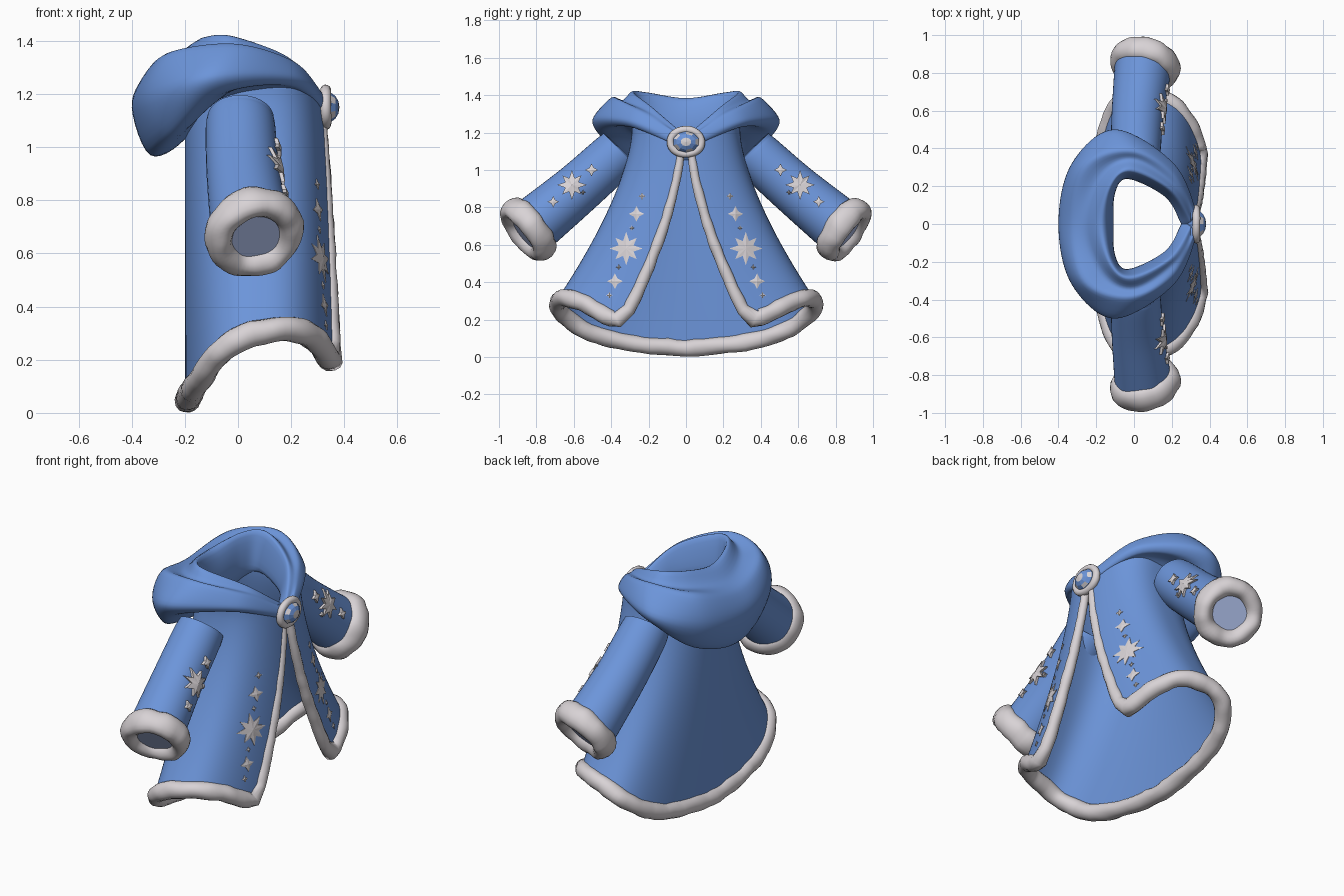
import bpy, bmesh, math
from mathutils import Vector, noise
from mathutils.bvhtree import BVHTree

old = bpy.data.objects.get("Cube")
if old:
    bpy.data.objects.remove(old)


def material(name, rgb):
    m = bpy.data.materials.new(name)
    m.use_nodes = True
    m.diffuse_color = (*rgb, 1)
    m.node_tree.nodes["Principled BSDF"].inputs["Base Color"].default_value = (*rgb, 1)
    return m


BLUE = material("cloth blue", (0.15, 0.3, 0.7))
WHITE = material("fur white", (0.69, 0.65, 0.67))
PALE = material("lining pale blue", (0.42, 0.51, 0.8))


def build(name, verts, faces, mats, smooth=True):
    mesh = bpy.data.meshes.new(name)
    mesh.from_pydata(verts, [], faces)
    bm = bmesh.new()
    bm.from_mesh(mesh)
    bmesh.ops.recalc_face_normals(bm, faces=bm.faces)
    bm.to_mesh(mesh)
    bm.free()
    for m in mats:
        mesh.materials.append(m)
    if smooth:
        mesh.shade_smooth()
    ob = bpy.data.objects.new(name, mesh)
    bpy.context.collection.objects.link(ob)
    return ob


def spline(pts, n, closed=False):
    """n samples of a smooth curve through points or plain numbers."""
    k = len(pts)
    pick = (lambda i: pts[i % k]) if closed else (lambda i: pts[max(0, min(k - 1, i))])
    out = []
    for j in range(n):
        u = j * k / n if closed else j * (k - 1) / (n - 1)
        i = int(u) if closed else min(int(u), k - 2)
        f = u - i
        a, b, c, d = (pick(i + o) for o in (-1, 0, 1, 2))
        out.append(b + (c - a) * (f / 2) + (a * 2 - b * 5 + c * 4 - d) * (f * f / 2)
                   + ((b - c) * 3 + d - a) * (f ** 3 / 2))
    return out


def grid(rows, wrap_u=False, wrap_v=False):
    """Vertices and quads for a grid of points."""
    r, c = len(rows), len(rows[0])
    faces = [(i * c + j, i * c + (j + 1) % c, (i + 1) % r * c + (j + 1) % c, (i + 1) % r * c + j)
             for i in range(r if wrap_u else r - 1) for j in range(c if wrap_v else c - 1)]
    return [p for row in rows for p in row], faces


def tube(path, radii, seg=16, fuzz=0, closed=False, caps=True):
    """Round tube along a path, optionally lumpy like fur."""
    n, rows = len(path), []
    normal = None
    for i, p in enumerate(path):
        a = path[i - 1] if closed or i else p
        b = path[(i + 1) % n] if closed or i < n - 1 else p
        t = (b - a).normalized()
        normal = t.orthogonal() if normal is None else normal - t * normal.dot(t)
        normal.normalize()
        side = t.cross(normal)
        row = []
        for j in range(seg):
            w = math.tau * j / seg
            d = normal * math.cos(w) + side * math.sin(w)
            lump = 1 + fuzz * noise.noise((p + d * radii[i]) * 14)
            row.append(p + d * radii[i] * lump)
        rows.append(row)
    verts, faces = grid(rows, closed, True)
    if caps and not closed:
        faces += [tuple(range(seg)), tuple(range((n - 1) * seg, n * seg))]
    return verts, faces


# Coat body: flared open shell with a dipping hem
COLS, ROWS = 97, 36
half_hem = spline([0.045, 0.1, 0.22, 0.31, 0.295, 0.195], COLS // 2 + 1)
hem_z = half_hem[:0:-1] + half_hem


def body_point(t, z):
    u = max(0, 1.2 - z)
    width = 0.28 + 0.59 * (u / 1.16) ** 1.5
    edge = 0.02 + 0.32 * (u / 1.02) ** 1.65
    a = t * (math.pi - math.asin(edge / width))
    c = -math.cos(a)
    depth = 0.31 - 0.07 * z if c > 0 else 0.27
    return Vector((0.08 + depth * math.copysign(abs(c) ** 0.75, c), width * math.sin(a), z))


rows = []
for i in range(ROWS):
    s = i / (ROWS - 1)
    row = []
    for j in range(COLS):
        t = 2 * j / (COLS - 1) - 1
        top = 1.25 - 0.05 * t ** 4
        row.append(body_point(t, top + s * (hem_z[j] - top)))
    rows.append(row)
body_mesh = grid(rows)
body = build("coat_body", *body_mesh, [BLUE])
solid = body.modifiers.new("thickness", "SOLIDIFY")
solid.thickness = 0.02
solid.offset = 0

# Fur trim down one front edge, round the hem and up the other edge
down = [r[0] for r in rows[2:-2]]
up = [r[-1] for r in rows[-3:1:-1]]
edge_r = [0.021 + 0.014 * i / len(down) for i in range(len(down))]
hem_r = [0.046] * (COLS - 2)
build("fur_trim", *tube(down + rows[-1][1:-1] + up, edge_r + hem_r + edge_r[::-1], 14, 0.17), [WHITE])

# Draped collar: rings from the neck hole over the rim and round the fold
collar = [
    [(.24, .02, 1.15), (.16, .15, 1.17), (-.03, .24, 1.2), (-.1, .17, 1.21), (-.11, 0, 1.2)],
    [(.29, .02, 1.2), (.18, .18, 1.33), (-.02, .275, 1.41), (-.12, .2, 1.41), (-.16, 0, 1.38)],
    [(.31, .03, 1.19), (.22, .2, 1.31), (0, .34, 1.37), (-.17, .26, 1.35), (-.26, 0, 1.32)],
    [(.32, .05, 1.2), (.21, .27, 1.32), (-.02, .4, 1.385), (-.27, .31, 1.35), (-.35, 0, 1.27)],
    [(.33, .06, 1.17), (.21, .32, 1.27), (-.1, .5, 1.27), (-.33, .32, 1.19), (-.4, 0, 1.15)],
    [(.33, .04, 1.13), (.2, .31, 1.235), (-.08, .45, 1.2), (-.26, .3, 1.04), (-.33, 0, .97)],
    [(.3, .03, 1.14), (.19, .26, 1.22), (0, .33, 1.22), (-.15, .25, 1.11), (-.2, 0, 1.03)],
]
rings = []
for half in collar:
    loop = [Vector(p) for p in half] + [Vector((x, -y, z)) for x, y, z in half[-2::-1]]
    rings.append(spline(loop, 90, True))
columns = [spline(list(col), 42, True) for col in zip(*rings)]
build("draped_collar", *grid(columns, True, True), [BLUE])


# Embroidered stars, projected onto the cloth from the front
def star(name, tree, y, z, r, points):
    outline, base = [], []
    for i in range(points * 2):
        a = math.pi * i / points + math.pi / 2
        k = r if i % 2 == 0 else r * 0.48
        if points == 8 and i % 4 == 2:
            k *= 0.9
        hit = tree.ray_cast(Vector((2, y + k * math.cos(a), z + k * math.sin(a))), Vector((-1, 0, 0)))[0]
        if hit is None:
            return
        outline.append(hit + Vector((0.014, 0, 0)))
        base.append(hit - Vector((0.012, 0, 0)))
    n = len(outline)
    mid = tree.ray_cast(Vector((2, y, z)), Vector((-1, 0, 0)))[0] + Vector((0.019, 0, 0))
    faces = [(i, (i + 1) % n, 2 * n) for i in range(n)]
    faces += [(i, (i + 1) % n, n + (i + 1) % n, n + i) for i in range(n)]
    build(name, outline + base + [mid], faces, [WHITE], False)


body_tree = BVHTree.FromPolygons(*body_mesh)
BODY_STARS = [(.32, .58, .09, 8), (.265, .765, .042, 4), (.235, .86, .02, 4), (.38, .405, .042, 4),
              (.41, .33, .018, 4), (.29, .69, .014, 4), (.36, .48, .014, 4)]
SLEEVE_STARS = [(.61, .92, .08, 8), (.505, 1, .035, 4), (.71, .83, .03, 4), (.55, .88, .014, 4)]

for s, side in ((1, "left"), (-1, "right")):
    # Sleeve
    path = [Vector((x, s * y, z)) for x, y, z in
            ((.01, .35, 1.11), (.01, .4, 1.06), (.02, .59, .89), (.05, .85, .675))]
    sleeve = tube(spline(path, 28), spline([.125, .132, .138, .152], 28), 40, 0, False, False)
    build(side + "_sleeve", *sleeve, [BLUE])

    # Fur cuff with the lining closing the sleeve end
    axis = Vector((.25, s * .78, -.58)).normalized()
    across = axis.orthogonal().normalized()
    other = axis.cross(across)
    centre = Vector((.06, s * .845, .68))
    circle = [centre + (across * math.cos(math.tau * i / 48) + other * math.sin(math.tau * i / 48)) * .138
              for i in range(48)]
    cuff = build(side + "_cuff", *tube(circle, [.051] * 48, 16, 0.17, True), [WHITE])
    for v in cuff.data.vertices:
        v.co += axis * (v.co - centre).dot(axis) * 0.35
    lining = tube([centre, centre + axis * .03], [.12, .12], 32)
    build(side + "_sleeve_lining", *lining, [PALE], False)

    # Stars on the front panel and the sleeve
    sleeve_tree = BVHTree.FromPolygons(*sleeve)
    for y, z, r, k in BODY_STARS:
        star(side + "_panel_star", body_tree, s * y, z, r, k)
    for y, z, r, k in SLEEVE_STARS:
        star(side + "_sleeve_star", sleeve_tree, s * y, z, r, k)

# Clasp: fur ring with a faceted gem
ring = [Vector((.33, .083 * math.cos(math.tau * i / 40), 1.15 + .066 * math.sin(math.tau * i / 40)))
        for i in range(40)]
build("clasp_ring", *tube(ring, [.02] * 40, 12, 0.15, True), [WHITE])

gem = bpy.data.meshes.new("clasp_gem")
bm = bmesh.new()
bmesh.ops.create_uvsphere(bm, u_segments=10, v_segments=8, radius=1)
for f in bm.faces:
    c = f.calc_center_median()
    polar = math.acos(c.z / c.length)
    wedge = int((math.atan2(c.y, c.x) % math.tau) / math.tau * 10)
    f.material_index = int(polar < .4 or (.8 < polar < 1.2 and wedge % 2 == 0))
for v in bm.verts:
    x, y, z = v.co
    v.co = (.33 + .052 * z, .075 * x, 1.15 + .06 * y)
bmesh.ops.recalc_face_normals(bm, faces=bm.faces)
bm.to_mesh(gem)
bm.free()
gem.materials.append(BLUE)
gem.materials.append(WHITE)
bpy.context.collection.objects.link(bpy.data.objects.new("clasp_gem", gem))
